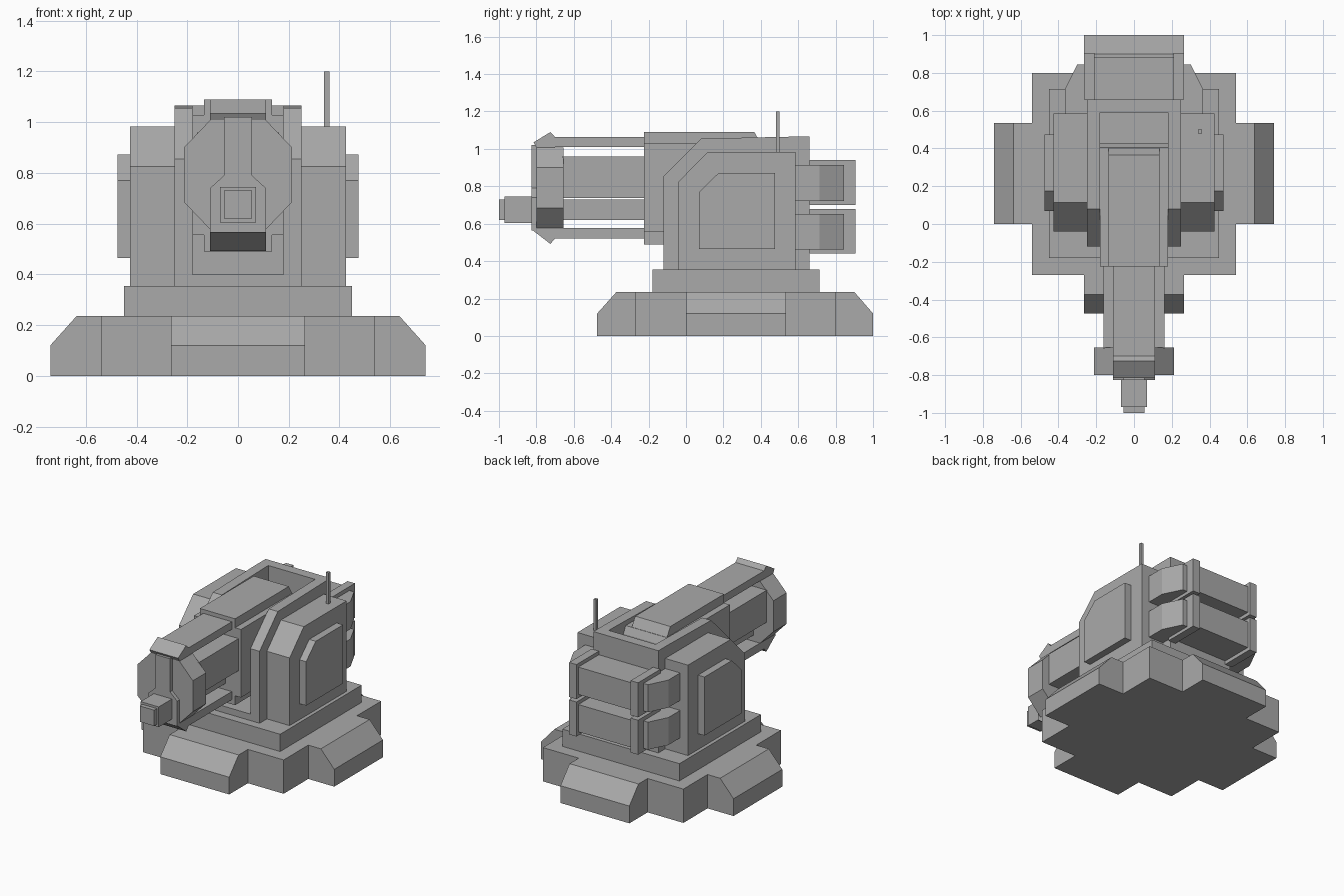
import bpy, bmesh
from mathutils import Vector

cube = bpy.data.objects.get("Cube")
if cube:
    bpy.data.objects.remove(cube, do_unlink=True)

grey = bpy.data.materials.new("plain grey")
grey.use_nodes = True
COLOUR = (0.4, 0.4, 0.4, 1)
grey.diffuse_color = COLOUR
grey.node_tree.nodes["Principled BSDF"].inputs["Base Color"].default_value = COLOUR


def prism(name, profile, axis, lo, hi):
    """Extrude a 2D profile along an axis: x takes (y,z), y takes (x,z), z takes (x,y)."""
    def place(p, d):
        v = list(p)
        v.insert("xyz".index(axis), d)
        return Vector(v)
    bm = bmesh.new()
    face = bm.faces.new([bm.verts.new(place(p, lo)) for p in profile])
    out = bmesh.ops.extrude_face_region(bm, geom=[face])
    for v in out["geom"]:
        if isinstance(v, bmesh.types.BMVert):
            v.co["xyz".index(axis)] = hi
    bmesh.ops.recalc_face_normals(bm, faces=bm.faces)
    mesh = bpy.data.meshes.new(name)
    bm.to_mesh(mesh)
    bm.free()
    mesh.materials.append(grey)
    ob = bpy.data.objects.new(name, mesh)
    bpy.context.collection.objects.link(ob)
    return ob


def box(name, x0, x1, y0, y1, z0, z1):
    return prism(name, [(x0, y0), (x1, y0), (x1, y1), (x0, y1)], "z", z0, z1)


def pair(name, profile, axis, lo, hi):
    """A part on the left and its mirror image on the right."""
    prism(name + "_left", profile, axis, lo, hi)
    if axis == "x":
        prism(name + "_right", profile, axis, -hi, -lo)
    else:
        prism(name + "_right", [(-a, b) for a, b in profile], axis, lo, hi)


def sym(half):
    """Complete a half profile (+x side) by mirroring."""
    return half + [(-a, b) for a, b in reversed(half)]


# Stepped base with sloped pads on all four sides
box("base", -.54, .54, -.27, .80, 0, .235)
prism("base_pads_sides", sym([(.74, 0), (.74, .12), (.637, .235)]), "y", 0, .535)
prism("base_pads_front_back", [(-.475, 0), (1, 0), (1, .12), (.9, .235),
                               (-.372, .235), (-.475, .12)], "x", -.265, .265)
box("plinth", -.45, .45, -.18, .715, .235, .355)

# Open cradle: two cheeks, floor and rear wall
pair("cheek", [(-.12, .355), (-.12, .855), (.08, 1.055), (.55, 1.065),
               (.66, 1.065), (.66, .355)], "x", .18, .25)
box("cradle_floor", -.18, .18, -.12, .59, .355, .40)
box("rear_wall", -.18, .18, .59, .66, .355, 1.065)

# Side armour with raised panels
pair("side_armour", [(-.04, .355), (-.04, .825), (.115, .983), (.585, .983),
                     (.585, .355)], "x", .25, .425)
pair("side_panel", [(.07, .465), (.07, .77), (.175, .872), (.475, .872),
                    (.475, .465)], "x", .425, .475)
box("antenna", .34, .36, .48, .50, .98, 1.2)

# Two stacked rear drums with flanges and tapered side caps
for level, z in (("lower", .44), ("upper", .70)):
    box(level + "_drum", -.21, .21, .66, .885, z + .025, z + .215)
    pair(level + "_flange", [(.208, .66), (.265, .66), (.265, .905), (.208, .905)],
         "z", z, z + .24)
    pair(level + "_cap", [(.25, .585), (.365, .585), (.365, .715), (.30, .845),
                          (.25, .845)], "z", z + .022, z + .213)

# Gun housing: wide core with a narrower spine above and below
prism("housing_core", [(-.225, .555), (-.225, 1.028), (.405, 1.028), (.43, .98),
                       (.43, .555)], "x", -.18, .18)
prism("housing_spine", [(-.225, .49), (-.225, 1.09), (.365, 1.09), (.43, .98),
                        (.43, .49)], "x", -.135, .135)

# Rails and barrels
box("top_rail", -.11, .11, -.71, -.225, 1.01, 1.063)
box("bottom_rail", -.11, .11, -.71, -.225, .522, .578)
box("upper_barrel", -.162, .162, -.66, -.225, .737, .96)
box("lower_barrel", -.06, .06, -.66, -.225, .62, .73)

# Muzzle head with end clamps and face plate
prism("muzzle_head", sym([(.11, .577), (.213, .685), (.213, .90), (.11, 1.008)]),
      "y", -.80, -.655)
prism("top_clamp", [(-.70, 1.008), (-.70, 1.063), (-.725, 1.09), (-.815, 1.035),
                    (-.80, 1.008)], "x", -.11, .11)
prism("bottom_clamp", [(-.70, .577), (-.70, .522), (-.725, .492), (-.82, .565),
                       (-.80, .577)], "x", -.11, .11)
prism("face_plate", sym([(.11, .565), (.11, .74), (.055, .79), (.055, 1.02)]),
      "y", -.825, -.80)
box("nozzle", -.07, .07, -.97, -.82, .605, .745)
box("nozzle_tip", -.055, .055, -1, -.97, .62, .73)
